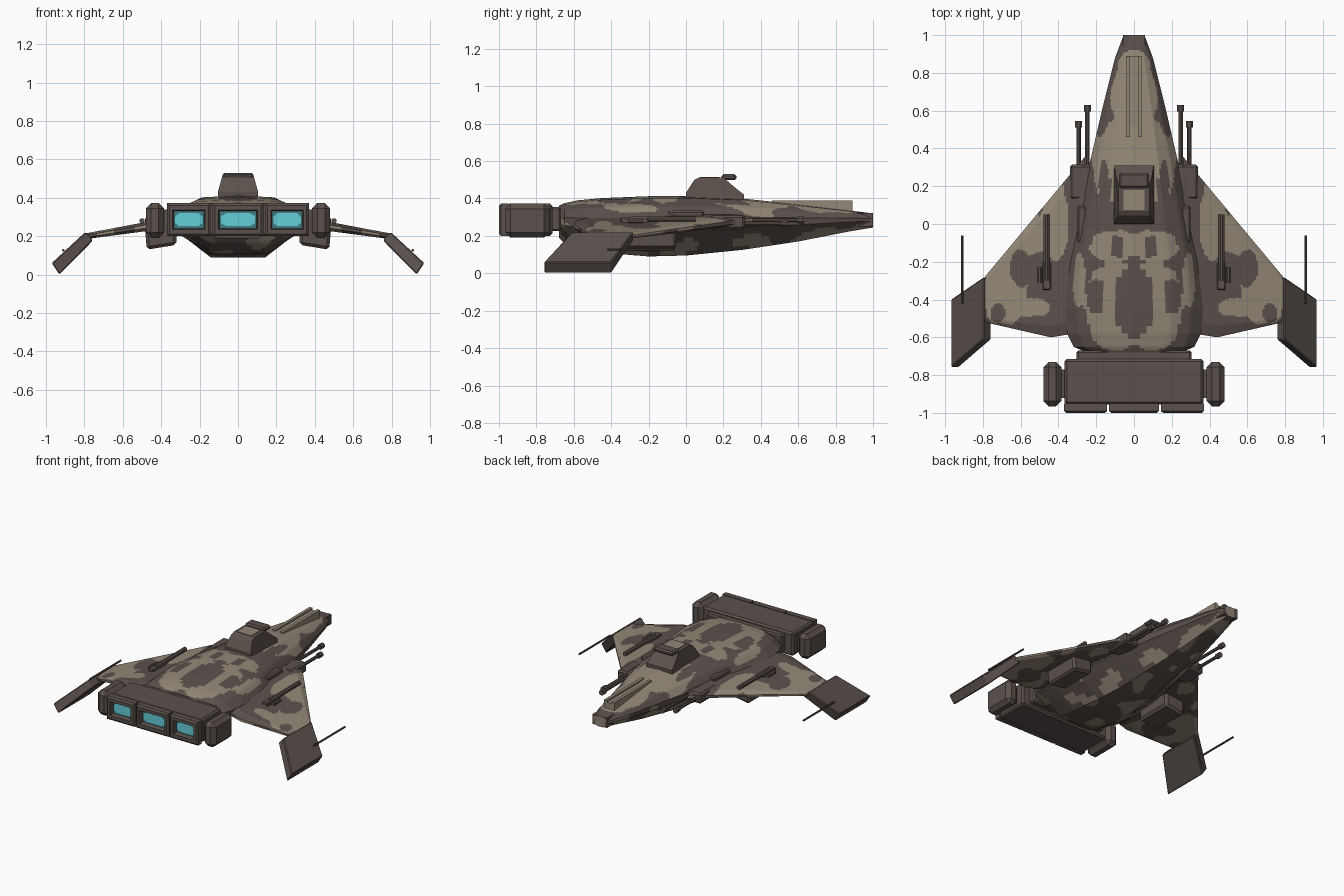
import bpy, bmesh, math
from mathutils import Vector, noise

if "Cube" in bpy.data.objects:
    bpy.data.objects.remove(bpy.data.objects["Cube"])


def material(name, rgb):
    m = bpy.data.materials.new(name)
    m.diffuse_color = (*rgb, 1)
    m.use_nodes = True
    m.node_tree.nodes["Principled BSDF"].inputs["Base Color"].default_value = m.diffuse_color
    return m


DARK = material("dark brown", (0.105, 0.083, 0.073))
TAN = material("tan", (0.29, 0.245, 0.185))
TEAL = material("teal", (0.05, 0.20, 0.22))
CYAN = material("cyan glow", (0.13, 0.62, 0.70))


def build(name, verts, faces, mats=(DARK,), mirror=False, bevel=0.0):
    me = bpy.data.meshes.new(name)
    me.from_pydata([tuple(v) for v in verts], [], faces)
    bm = bmesh.new()
    bm.from_mesh(me)
    bmesh.ops.remove_doubles(bm, verts=bm.verts, dist=1e-5)
    bmesh.ops.recalc_face_normals(bm, faces=bm.faces)
    bm.to_mesh(me)
    bm.free()
    for m in mats:
        me.materials.append(m)
    ob = bpy.data.objects.new(name, me)
    bpy.context.collection.objects.link(ob)
    if bevel:
        b = ob.modifiers.new("bevel", 'BEVEL')
        b.width, b.segments = bevel, 1
    if mirror:
        ob.modifiers.new("mirror", 'MIRROR')
    return ob


def hull(name, a, b, **kw):
    """Solid between two matching outlines."""
    n = len(a)
    faces = [list(range(n)), list(range(n, 2 * n))]
    faces += [[i, (i + 1) % n, n + (i + 1) % n, n + i] for i in range(n)]
    return build(name, list(a) + list(b), faces, **kw)


def box(name, x, y, z, **kw):
    def rect(zz):
        return [(x[0], y[0], zz), (x[1], y[0], zz), (x[1], y[1], zz), (x[0], y[1], zz)]
    return hull(name, rect(z[0]), rect(z[1]), **kw)


def rod(name, x, z, y0, y1, r, **kw):
    def ring(y):
        return [(x + r * math.cos(t * math.tau / 8 + 0.39), y,
                 z + r * math.sin(t * math.tau / 8 + 0.39)) for t in range(8)]
    return hull(name, ring(y0), ring(y1), **kw)


# Camouflage: ordered blobs (value, x, y, rx, ry) on |x|, y with wobbly borders
HULL_BLOBS = [(1, 0, 0.62, 0.12, 0.32), (1, 0, 0.33, 0.23, 0.24), (0, 0.18, 0.62, 0.05, 0.15),
              (0, 0.155, 0.15, 0.03, 0.2), (1, 0.1, -0.12, 0.13, 0.09), (0, 0.09, -0.12, 0.03, 0.07),
              (1, 0.1, -0.42, 0.16, 0.25), (0, 0, -0.4, 0.1, 0.2), (0, 0.2, -0.38, 0.05, 0.1),
              (1, 0.29, -0.3, 0.03, 0.15)]
WING_BLOBS = [(1, 0.42, 0.02, 0.07, 0.22), (1, 0.58, -0.05, 0.14, 0.12), (1, 0.69, -0.32, 0.13, 0.21),
              (0, 0.6, -0.24, 0.06, 0.1), (1, 0.55, -0.44, 0.11, 0.05), (0, 0.72, -0.47, 0.04, 0.05)]


def camo(ob, blobs):
    for f in ob.data.polygons:
        c = f.center
        p = Vector((abs(c.x), c.y, c.z))
        if f.normal.z > 0.25:
            w = noise.noise(p * 14) * 0.35
            for val, x, y, rx, ry in blobs:
                if ((p.x - x) / rx) ** 2 + ((p.y - y) / ry) ** 2 < 1 + w:
                    f.material_index = val
        else:
            f.material_index = int(noise.noise(Vector((c.x * 8, c.y * 6, c.z * 8 + 3))) > 0.12)


# Fuselage: stations y, half width, top, bottom
STATIONS = [(-0.68, 0.25, 0.36, 0.19), (-0.65, 0.32, 0.375, 0.16), (-0.58, 0.355, 0.39, 0.13),
            (-0.45, 0.365, 0.402, 0.11), (-0.2, 0.34, 0.412, 0.09), (0, 0.30, 0.412, 0.095),
            (0.3, 0.24, 0.40, 0.125), (0.6, 0.17, 0.368, 0.17), (0.88, 0.10, 0.335, 0.225),
            (1, 0.055, 0.32, 0.245)]


def section(y):
    for a, b in zip(STATIONS, STATIONS[1:]):
        if y <= b[0] + 1e-6:
            t = (y - a[0]) / (b[0] - a[0])
            w, top, bot = [a[i] + (b[i] - a[i]) * t for i in (1, 2, 3)]
            break
    h = top - bot
    half = [(0, top), (0.55 * w, top - 0.03 * h), (0.83 * w, top - 0.17 * h), (w, top - 0.36 * h),
            (0.97 * w, top - 0.55 * h), (0.42 * w, bot), (0, bot)]
    pts = []
    for p, q in zip(half, half[1:]):
        pts += [(p[0] + (q[0] - p[0]) * k / 6, y, p[1] + (q[1] - p[1]) * k / 6) for k in range(6)]
    pts.append((0, y, bot))
    return pts + [(-x, yy, z) for x, yy, z in pts[-2:0:-1]]


N = 168
rings = [section(-0.68 + 1.68 * i / N) for i in range(N + 1)]
n = len(rings[0])
faces = [[i * n + j, i * n + (j + 1) % n, (i + 1) * n + (j + 1) % n, (i + 1) * n + j]
         for i in range(N) for j in range(n)]
faces += [list(range(n)), list(range(N * n, N * n + n))]
body = build("fuselage", [p for r in rings for p in r], faces, mats=(DARK, TAN))
camo(body, HULL_BLOBS)
for f in body.data.polygons:
    f.use_smooth = len(f.vertices) == 4
body.data.set_sharp_from_angle(angle=math.radians(25))

# Nose spine with twin rails
box("nose_spine", (-0.04, 0.04), (0.44, 0.89), (0.32, 0.376), mats=(TAN,))
box("spine_rail", (0.02, 0.042), (0.46, 0.89), (0.33, 0.39), mats=(TAN,), mirror=True)
box("nose_prong", (0.03, 0.058), (0.9, 1.0), (0.25, 0.322), mirror=True)

# Wings: fine grid so that the camouflage can be cut into it
verts, faces, NU, NV = [], [], 48, 70
for side in (0, 1):
    for i in range(NU + 1):
        x = 0.26 + 0.53 * i / NU
        front = 0.26 - 1.2 * (x - 0.34)
        back = -0.57 - 0.03 * (x - 0.26) / 0.18 if x < 0.44 else -0.60 + 0.08 * (x - 0.44) / 0.35
        for j in range(NV + 1):
            v = j / NV
            thick = (0.06 - 0.03 * i / NU) * min(1, 0.35 + 8 * min(v, 1 - v))
            z = 0.285 - 0.16 * (x - 0.26)
            verts.append((x, back + (front - back) * v, z + (thick / 2 if side else -thick / 2)))
M = (NU + 1) * (NV + 1)
W = NV + 1
for i in range(NU):
    for j in range(NV):
        q = [i * W + j, (i + 1) * W + j, (i + 1) * W + j + 1, i * W + j + 1]
        faces += [q, [k + M for k in q]]
    for j in (0, NV):
        faces.append([i * W + j, (i + 1) * W + j, (i + 1) * W + j + M, i * W + j + M])
for i in (0, NU):
    faces += [[i * W + j, i * W + j + 1, i * W + j + 1 + M, i * W + j + M] for j in range(NV)]
wing = build("wing", verts, faces, mats=(DARK, TAN), mirror=True)
camo(wing, WING_BLOBS)

# Drooping winglets and their antennae
hull("winglet", [(0.795, -0.28, 0.222), (0.97, -0.40, 0.06), (0.97, -0.76, 0.06), (0.795, -0.61, 0.222)],
     [(0.755, -0.28, 0.178), (0.93, -0.40, 0.0), (0.93, -0.76, 0.0), (0.755, -0.61, 0.178)],
     mirror=True, bevel=0.006)
rod("winglet_antenna", 0.91, 0.127, -0.42, -0.06, 0.007, mirror=True)

# Turret cabin on the back
side = [(0, 0.40), (0.0, 0.43), (0.045, 0.50), (0.07, 0.512), (0.2, 0.512), (0.26, 0.46), (0.31, 0.42), (0.31, 0.39)]


def cabin_side(s):
    return [(s * (0.105 - 0.28 * max(0, z - 0.43)), y, z) for y, z in side]


hull("cabin", cabin_side(1), cabin_side(-1))
box("cabin_roof_panel", (-0.055, 0.055), (0.075, 0.18), (0.508, 0.516), mats=(TAN,))
box("cabin_sensor_bar", (-0.08, 0.08), (0.19, 0.27), (0.498, 0.53), bevel=0.01)

# Forward twin guns
box("gun_housing", (0.22, 0.34), (0.13, 0.315), (0.235, 0.31), mirror=True, bevel=0.012)
for x, z, end in ((0.247, 0.285, 0.63), (0.293, 0.265, 0.545)):
    rod("gun_barrel", x, z, 0.3, end, 0.012, mirror=True)
    rod("gun_muzzle", x, z, end - 0.035, end, 0.02, mirror=True)
box("shoulder_box", (0.25, 0.30), (-0.1, 0.095), (0.26, 0.335), mirror=True, bevel=0.01)

# Wing-top guns
rod("wing_gun_barrel", 0.463, 0.29, -0.3, 0.05, 0.016, mirror=True)
box("wing_gun_breech", (0.44, 0.485), (-0.35, -0.2), (0.25, 0.297), mirror=True, bevel=0.006)
rod("wing_gun_feed", 0.5, 0.28, -0.31, -0.23, 0.014, mirror=True)

# Pods under the wings
pod = [(0.475, 0.13), (0.32, 0.155), (0.32, 0.26), (0.485, 0.245)]
hull("underwing_pod", [(x, -0.33, z) for x, z in pod], [(x, -0.05, z) for x, z in pod],
     mirror=True, bevel=0.015)

# Engine block with side pods
box("engine_mount", (-0.305, 0.305), (-0.74, -0.67), (0.225, 0.355), bevel=0.01)
box("engine_block", (-0.368, 0.368), (-0.955, -0.715), (0.2, 0.372), bevel=0.012)
box("engine_side_link", (0.34, 0.41), (-0.92, -0.77), (0.23, 0.34), mirror=True)
box("engine_side_pod", (0.385, 0.48), (-0.965, -0.73), (0.19, 0.372), mirror=True, bevel=0.028)

# Three nozzles: framed recess, teal floor and cyan glow
for cx, hw in ((-0.256, 0.114), (0, 0.132), (0.256, 0.114)):
    rects = [(hw, 0.086, -0.95), (hw, 0.086, -0.99), (hw - 0.012, 0.074, -1.0),
             (hw - 0.03, 0.05, -1.0), (hw - 0.036, 0.045, -0.965)]
    vs = [(cx + sx * a, y, 0.286 + sz * b) for a, b, y in rects
          for sx, sz in ((-1, -1), (1, -1), (1, 1), (-1, 1))]
    fs = [[4 * i + j, 4 * i + (j + 1) % 4, 4 * i + 4 + (j + 1) % 4, 4 * i + 4 + j]
          for i in range(4) for j in range(4)] + [[0, 1, 2, 3], [16, 17, 18, 19]]
    nozzle = build("engine_nozzle", vs, fs, mats=(DARK, TEAL))
    for f in nozzle.data.polygons:
        if abs(f.center.y + 0.965) < 1e-3:
            f.material_index = 1
    a, b = hw - 0.043, 0.034
    glow = [(-a, -b * .5), (-a * .7, -b), (a * .7, -b), (a, -b * .5), (a, b * .5), (a * .7, b), (-a * .7, b), (-a, b * .5)]
    hull("engine_glow", [(cx + x, -0.964, 0.286 + z) for x, z in glow],
         [(cx + x, -0.970, 0.286 + z) for x, z in glow], mats=(CYAN,))
